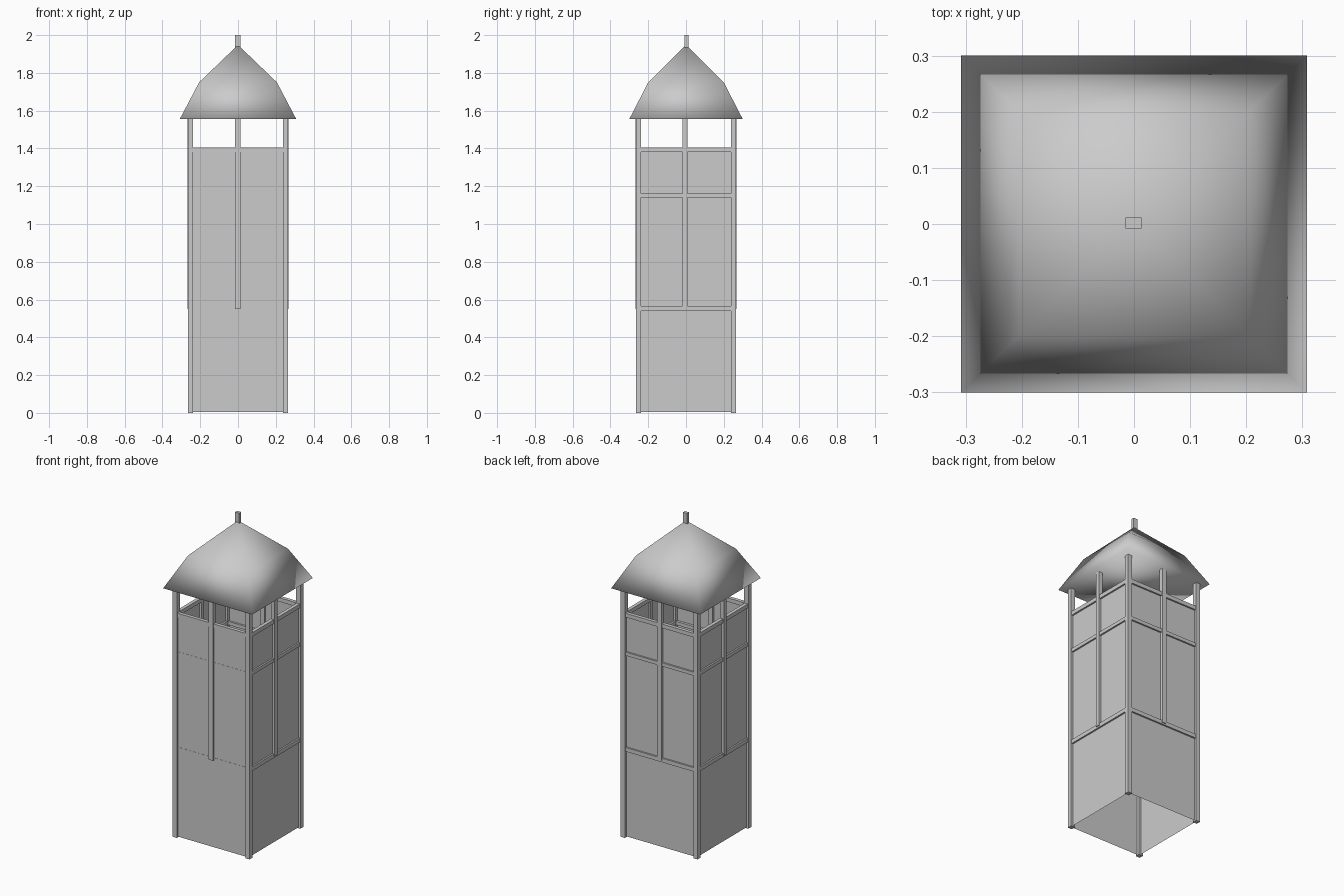
import bpy, bmesh

if "Cube" in bpy.data.objects:
    bpy.data.objects.remove(bpy.data.objects["Cube"])


def mesh_object(name, bm):
    bmesh.ops.recalc_face_normals(bm, faces=bm.faces)
    me = bpy.data.meshes.new(name)
    bm.to_mesh(me)
    bm.free()
    ob = bpy.data.objects.new(name, me)
    bpy.context.collection.objects.link(ob)
    return ob


def box(name, x0, x1, y0, y1, z0, z1):
    bm = bmesh.new()
    bmesh.ops.create_cube(bm, size=1)
    for v in bm.verts:
        v.co = ((x0 + x1) / 2 + v.co.x * (x1 - x0),
                (y0 + y1) / 2 + v.co.y * (y1 - y0),
                (z0 + z1) / 2 + v.co.z * (z1 - z0))
    return mesh_object(name, bm)


def rings(bm, levels):
    """Stack rectangular rings (half x, half y, z) joined by quads."""
    loops = [[bm.verts.new((sx * hx, sy * hy, z))
              for sx, sy in ((-1, -1), (1, -1), (1, 1), (-1, 1))]
             for hx, hy, z in levels]
    for a, b in zip(loops, loops[1:]):
        for i in range(4):
            j = (i + 1) % 4
            bm.faces.new((a[i], a[j], b[j], b[i]))
    return loops


EAVE = 1.56
OUT = 0.266          # outer face of the posts
IN = 0.237           # inner face of the posts
WALL = 0.252         # wall plane

# Hollow walls, open at top and bottom
bm = bmesh.new()
rings(bm, [(WALL, WALL, 0.005), (WALL, WALL, 1.39)])
for v in bm.verts:
    if v.co.y < 0:
        v.co.y = -0.256
mesh_object("walls", bm)

# Corner posts
for sx in (-1, 1):
    for sy in (-1, 1):
        xs = sorted((sx * IN, sx * OUT))
        ys = sorted((sy * IN, sy * OUT))
        box("corner_post", *xs, *ys, 0, EAVE + 0.005)

# Middle posts, from the lower rail to the eaves
for s in (-1, 1):
    a, b = sorted((s * 0.24, s * 0.267))
    box("middle_post", -0.016, 0.014, a, b, 0.55, EAVE + 0.005)
    box("middle_post", a, b, -0.019, 0.008, 0.55, EAVE + 0.005)

# Horizontal rails; the two lower front ones are almost flush with the wall
for z0, z1 in ((0.54, 0.565), (1.14, 1.162), (1.38, 1.405)):
    for s in (-1, 1):
        a, b = sorted((s * 0.24, s * 0.262))
        box("side_rail", a, b, -IN, IN, z0, z1)
        if s < 0 and z0 < 1.3:
            a = -0.257
        box("cross_rail", -IN, IN, a, b, z0, z1)

# Roof: closed, two-pitch pyramid with smooth shading
bm = bmesh.new()
loops = rings(bm, [(0.308, 0.30, 1.556), (0.206, 0.20, 1.75)])
apex = bm.verts.new((0, 0, 1.948))
top = loops[1]
for i in range(4):
    bm.faces.new((top[i], top[(i + 1) % 4], apex))
bm.faces.new(loops[0][::-1])
roof = mesh_object("roof", bm)
for p in roof.data.polygons:
    p.use_smooth = True

# Finial
box("finial", -0.015, 0.013, -0.008, 0.012, 1.92, 2.0)
